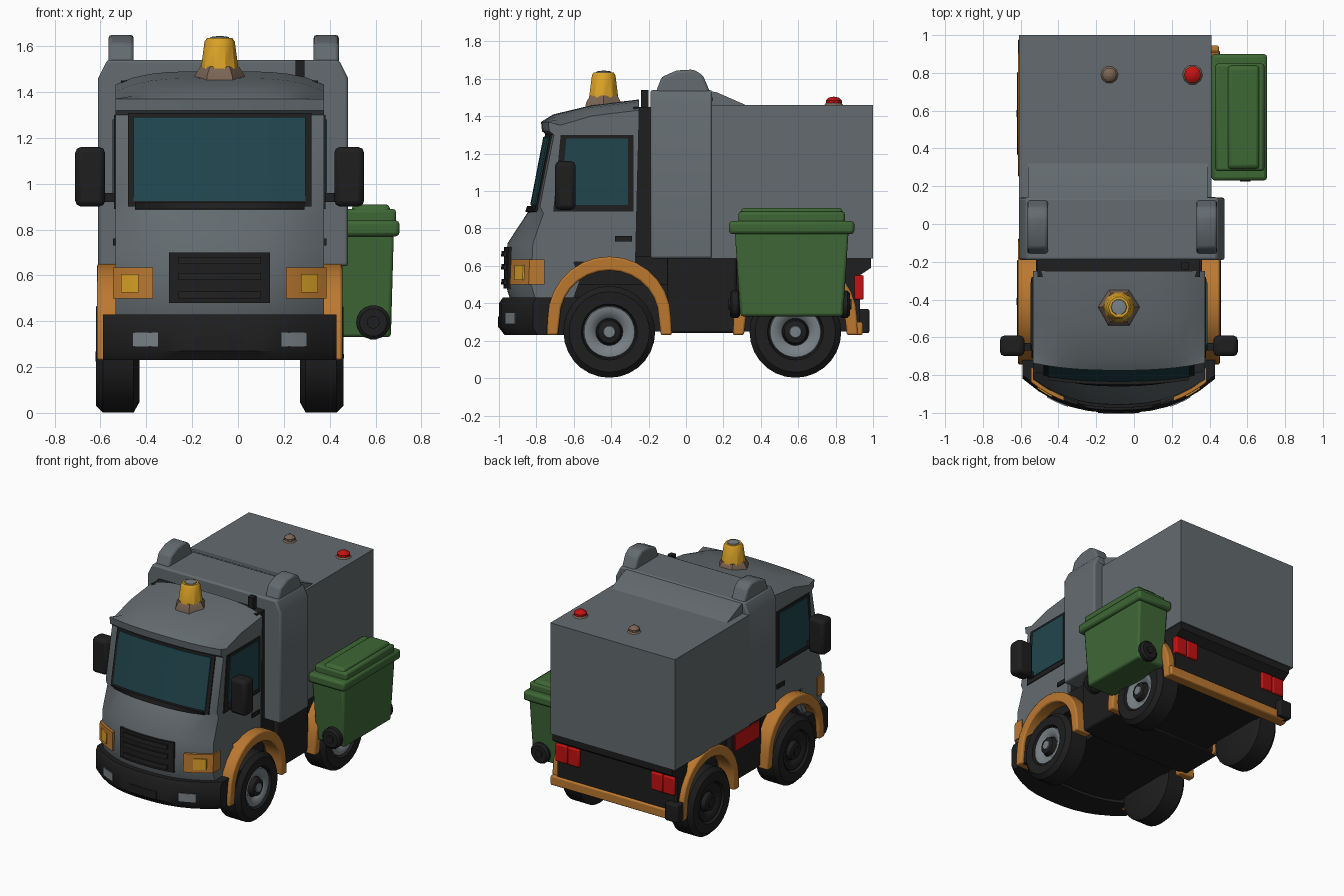
import bpy, bmesh, math

cube = bpy.data.objects.get("Cube")
if cube:
    bpy.data.objects.remove(cube, do_unlink=True)

C = -0.08    # centre line of the truck


def material(name, *rgb):
    m = bpy.data.materials.new(name)
    m.use_nodes = True
    m.diffuse_color = (*rgb, 1)
    bsdf = next(n for n in m.node_tree.nodes if n.type == 'BSDF_PRINCIPLED')
    bsdf.inputs["Base Color"].default_value = (*rgb, 1)
    bsdf.inputs["Roughness"].default_value = 0.8
    return m


GREY = material("body grey", .125, .147, .158)
BLACK = material("dark plastic", .013, .013, .014)
GLASS = material("teal glass", .015, .06, .075)
GREEN = material("bin green", .048, .135, .036)
ORANGE = material("trim orange", .5, .19, .03)
YELLOW = material("lamp yellow", .7, .36, .02)
RED = material("lamp red", .55, .006, .006)
BROWN = material("lamp base brown", .2, .13, .09)
STEEL = material("steel grey", .19, .22, .24)


def finish(name, bm, mat, bevel=0.0):
    bmesh.ops.remove_doubles(bm, verts=bm.verts, dist=1e-5)
    bmesh.ops.recalc_face_normals(bm, faces=bm.faces)
    me = bpy.data.meshes.new(name)
    bm.to_mesh(me)
    bm.free()
    ob = bpy.data.objects.new(name, me)
    bpy.context.collection.objects.link(ob)
    me.materials.append(mat)
    if bevel:
        b = ob.modifiers.new("bevel", 'BEVEL')
        b.width, b.segments, b.limit_method = bevel, 2, 'ANGLE'
    bpy.ops.object.select_all(action='DESELECT')
    ob.select_set(True)
    bpy.context.view_layer.objects.active = ob
    bpy.ops.object.shade_smooth_by_angle(angle=math.radians(35))
    return ob


def bowed(x, y, z):
    """Curve the nose round in plan and drop the roof edges."""
    t = abs(x - C) / .46
    if y < -.6:
        k = .14 if z < .8 else .09 if z < .9 else .04
        y += k * t ** 2.5
    if z > 1.4:
        z -= .06 * t ** 4
    return x, y, z


def prism(name, pts, a, b, mat, axis='X', cols=1, bow=False, bevel=0.0):
    """Extrude a (y, z) outline along x, or an (x, z) outline along y."""
    bm = bmesh.new()
    rings = []
    for i in range(cols + 1):
        d = a + (b - a) * i / cols
        ring = []
        for p, z in pts:
            co = (d, p, z) if axis == 'X' else (p, d, z)
            ring.append(bm.verts.new(bowed(*co) if bow else co))
        rings.append(ring)
    n = len(pts)
    for r, s in zip(rings, rings[1:]):
        for i in range(n):
            bm.faces.new((r[i], r[(i + 1) % n], s[(i + 1) % n], s[i]))
    bm.faces.new(rings[0])
    bm.faces.new(rings[-1])
    return finish(name, bm, mat, bevel)


def nose(name, pts, dx0, dx1, mat, cols=8, bevel=0.0):
    return prism(name, pts, C + dx0, C + dx1, mat, cols=cols, bow=True, bevel=bevel)


def box(name, lo, hi, mat, bevel=0.0, bottom=1.0):
    """Box between two corners, with the lower face scaled."""
    bm = bmesh.new()
    bmesh.ops.create_cube(bm, size=1)
    for v in bm.verts:
        k = bottom if v.co.z < 0 else 1
        for i in range(3):
            f = k if i < 2 else 1
            v.co[i] = (lo[i] + hi[i]) / 2 + v.co[i] * f * (hi[i] - lo[i])
    return finish(name, bm, mat, bevel)


def lathe(name, prof, centre, axis, mat, n=28):
    """Revolve (offset, radius) points about an axis."""
    bm = bmesh.new()
    rings = []
    for d, r in prof:
        ring = []
        for i in range(n):
            u, v = r * math.cos(math.tau * i / n), r * math.sin(math.tau * i / n)
            co = {'X': (d, u, v), 'Y': (u, d, v), 'Z': (u, v, d)}[axis]
            ring.append(bm.verts.new([p + q for p, q in zip(co, centre)]))
        rings.append(ring)
    for r, s in zip(rings, rings[1:]):
        for i in range(n):
            bm.faces.new((r[i], r[(i + 1) % n], s[(i + 1) % n], s[i]))
    bmesh.ops.dissolve_degenerate(bm, dist=1e-5, edges=bm.edges)
    return finish(name, bm, mat)


# Cab shell with bowed nose
nose("cab", [(-.94, .42), (-.965, .5), (-.955, .72), (-.85, .88), (-.82, .92), (-.745, 1.3),
             (-.77, 1.32), (-.775, 1.37), (-.71, 1.41), (-.5, 1.46), (-.25, 1.49),
             (-.27, .62), (-.6, .62), (-.7, .53), (-.74, .42)], -.455, .455, GREY, 12)
nose("windscreen_frame", [(-.832, .9), (-.752, 1.31), (-.73, 1.31), (-.81, .9)], -.4, .4, BLACK)
nose("windscreen", [(-.833, .925), (-.763, 1.29), (-.74, 1.29), (-.81, .925)], -.375, .375, GLASS)
nose("wiper_cowl", [(-.86, .89), (-.85, .92), (-.81, .92), (-.82, .88)], -.37, .37, BLACK)

# Grille, bumper and front lamps
nose("grille", [(-.975, .48), (-.972, .7), (-.94, .7), (-.94, .48)], -.22, .22, BLACK)
for z in (.5, .58, .65):
    nose("grille_slat", [(-.99, z), (-.985, z + .03), (-.95, z + .03), (-.95, z)], -.18, .18, BLACK)
nose("front_bumper", [(-.97, .23), (-1, .27), (-1, .4), (-.98, .43), (-.75, .43), (-.75, .23)],
     -.51, .51, BLACK, 12)
nose("number_plate", [(-1.004, .27), (-1.004, .33), (-.98, .33), (-.98, .27)], -.11, .11, BLACK)
for s in (1, -1):
    nose("headlamp_surround", [(-.985, .5), (-.98, .635), (-.9, .635), (-.9, .5)],
         s * .29, s * .465, ORANGE, 4)
    nose("headlamp", [(-.992, .525), (-.99, .605), (-.95, .605), (-.95, .525)],
         s * .355, s * .43, YELLOW, 3)
    nose("fog_lamp", [(-1.005, .29), (-1.005, .35), (-.97, .35), (-.97, .29)],
         s * .27, s * .38, STEEL, 3)
    x = C + s * .45
    # Side windows, handles and mirrors
    prism("side_window_frame", [(-.71, .89), (-.67, 1.3), (-.28, 1.3), (-.28, .89)],
          x, x + s * .012, BLACK)
    prism("side_window", [(-.67, .925), (-.64, 1.28), (-.31, 1.28), (-.31, .925)],
          x, x + s * .018, GLASS)
    box("door_handle", (x - .015, -.38, .73), (x + .015, -.29, .76), BLACK)
    m = C + s * .565
    box("mirror", (m - .065, -.7, .9), (m + .065, -.59, 1.16), BLACK, .025)
    box("mirror_arm", (C + s * .5 - .06, -.67, .92), (C + s * .5 + .06, -.63, .96), BLACK)

# Roof beacon
beacon = (C, -.44, 0)
lathe("beacon_base", [(1.42, .115), (1.47, .11), (1.51, .085), (1.51, 0)], beacon, 'Z', BROWN, 6)
lathe("beacon_lens", [(1.5, .082), (1.62, .066), (1.635, .055), (1.635, 0)], beacon, 'Z', YELLOW, 10)
lathe("beacon_cap", [(1.63, .045), (1.64, .04), (1.645, 0)], beacon, 'Z', STEEL, 10)

# Refuse body and collar behind the cab
box("refuse_body", (-.61, .13, .64), (.41, 1, 1.46), GREY)
prism("collar", [(-.61, .64), (.48, .64), (.48, 1.46), (.44, 1.54), (-.57, 1.54), (-.61, 1.46)],
      -.19, .14, GREY, axis='Y', bevel=.012)
prism("collar_ramp", [(.1, 1.4), (.1, 1.535), (.16, 1.53), (.32, 1.46), (.32, 1.4)],
      -.56, .39, GREY)
for a, b in ((-.565, -.455), (.33, .44)):
    prism("lift_horn", [(-.18, 1.48), (-.13, 1.61), (-.05, 1.645), (.04, 1.65), (.09, 1.62),
                        (.15, 1.48)], a, b, GREY, bevel=.015)
box("cab_gap", (C - .43, -.28, .6), (C + .43, -.18, 1.45), BLACK)
box("air_intake", (.25, -.24, 1.4), (.29, -.2, 1.54), BLACK)
for name, x, r, mat in (("red_roof_lamp", .31, .045, RED), ("brown_roof_lamp", -.13, .038, BROWN)):
    lathe(name + "_base", [(1.455, r + .012), (1.47, r)], (x, .79, 0), 'Z', BROWN, 10)
    lathe(name, [(1.46, r), (1.485, r), (1.5, r * .6), (1.505, 0)], (x, .79, 0), 'Z', mat, 10)

# Chassis
box("chassis", (C - .36, -.85, .25), (C + .36, .92, .63), BLACK)
box("wheel_well_roof", (C - .44, -.7, .5), (C + .44, .92, .65), BLACK)
box("side_tank", (C - .47, -.1, .24), (C + .47, .27, .65), BLACK, .015)
prism("tail_panel", [(.88, .28), (.93, .28), (.93, .55), (.99, .59), (.99, .645), (.8, .645)],
      C - .5, C + .48, BLACK)
box("tail_bar", (C - .5, .86, .23), (C + .53, .945, .3), ORANGE, .01)
box("tail_bar_end", (C - .535, .9, .24), (C - .43, .98, .37), BLACK, .01)
box("red_side_panel", (C - .478, -.06, .47), (C - .46, .22, .59), RED)
for s in (1, -1):
    for d in (.34, .44):
        x = C + s * d
        box("tail_lamp", (x - .047, .9, .42), (x + .047, .95, .55), RED, .008)

# Wheels and arches
for y in (-.41, .585):
    arc = [math.pi * i / 14 for i in range(15)]
    outline = [(y + .33 * math.cos(a), .32 + .33 * math.sin(a)) for a in arc]
    inner = [(y + .265 * math.cos(a), .32 + .255 * math.sin(a)) for a in reversed(arc)]
    outline += [(y - .335, .23), (y - .275, .23)] + inner + [(y + .275, .23), (y + .335, .23)]
    for s in (1, -1):
        prism("wheel_arch", outline, C + s * .41, C + s * .535, ORANGE, bevel=.01)
        hub = (C + s * .445, y, .247)

        def part(name, prof, mat):
            lathe(name, [(s * d, r) for d, r in prof], hub, 'X', mat)
        part("tyre", [(-.095, 0), (-.095, .2), (-.07, .245), (.065, .245), (.095, .215),
                      (.092, .15), (.06, .14), (.05, 0)], BLACK)
        part("wheel_rim", [(.05, .142), (.082, .135), (.082, .115), (.06, .075), (.05, .07)],
             STEEL if s > 0 else BLACK)
        part("wheel_hub", [(.05, .07), (.085, .06), (.09, .05), (.09, 0)], BLACK)
        part("hub_cap", [(.088, .035), (.095, .03), (.097, 0)], STEEL if s > 0 else BLACK)

# Wheeled bin on the left side
box("bin_body", (.42, .26, .33), (.68, .87, .8), GREEN, .015, bottom=.9)
box("bin_rim", (.41, .23, .77), (.705, .9, .84), GREEN, .018)
box("bin_lid", (.69, .85, .89), (.43, .28, .82), GREEN, .015)
box("bin_lid_ridge", (.5, .3, .86), (.66, .83, .91), GREEN, .015, bottom=1.08)
for y in (.262, .848):
    lathe("bin_wheel", [(-.028, 0), (-.028, .06), (-.015, .075), (.015, .075), (.028, .06),
                        (.028, 0)], (.59, y, .395), 'Y', BLACK, 18)
    lathe("bin_wheel_hub", [(-.036, 0), (-.036, .028), (.036, .028), (.036, 0)],
          (.59, y, .395), 'Y', BLACK, 12)
